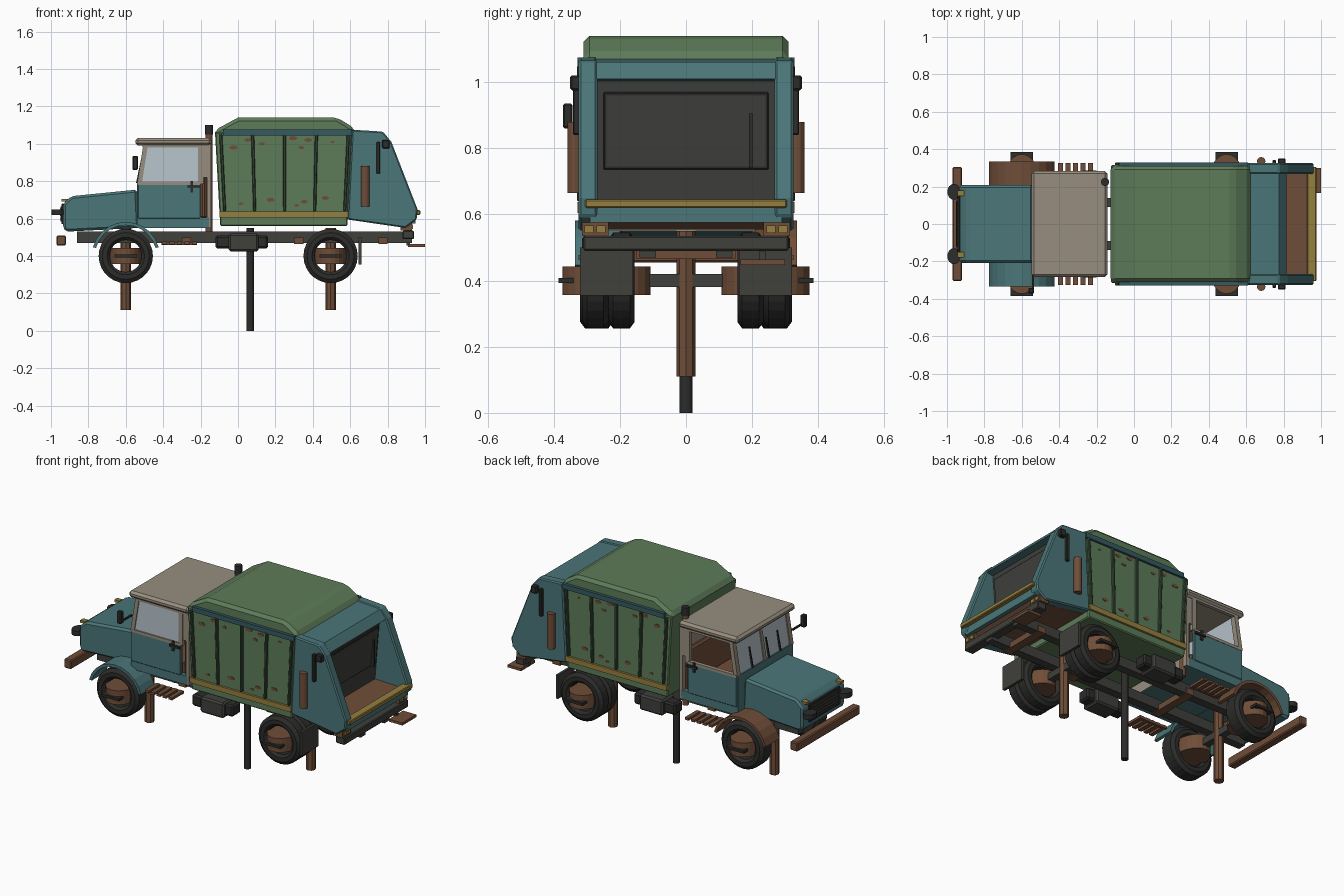
import bpy, bmesh, math
from mathutils import Matrix, Vector

if "Cube" in bpy.data.objects:
    bpy.data.objects.remove(bpy.data.objects["Cube"], do_unlink=True)


def material(name, *rgb):
    mat = bpy.data.materials.new(name)
    mat.use_nodes = True
    mat.diffuse_color = (*rgb, 1)
    mat.node_tree.nodes["Principled BSDF"].inputs["Base Color"].default_value = (*rgb, 1)
    return mat


teal = material("teal_paint", .07, .18, .19)
dark_teal = material("dark_teal_trim", .035, .1, .115)
green = material("green_container", .11, .2, .1)
dark_green = material("dark_green_rib", .045, .08, .045)
beige = material("beige_cab_top", .31, .27, .21)
brown = material("rusty_brown", .16, .075, .04)
grey = material("dark_grey_metal", .05, .05, .045)
black = material("black_rubber", .025, .025, .024)
yellow = material("yellow_stripe", .3, .21, .05)
glass = material("pale_glass", .48, .56, .61)


def finish(name, mat, bm, mirror, bevel):
    """Turn a bmesh in world coordinates into an object, optionally mirrored over y."""
    bmesh.ops.recalc_face_normals(bm, faces=bm.faces)
    mesh = bpy.data.meshes.new(name)
    bm.to_mesh(mesh)
    bm.free()
    mesh.materials.append(mat)
    obj = bpy.data.objects.new(name, mesh)
    bpy.context.scene.collection.objects.link(obj)
    if bevel:
        modifier = obj.modifiers.new("bevel", "BEVEL")
        modifier.width, modifier.segments = bevel, 1
    if mirror:
        modifier = obj.modifiers.new("mirror", "MIRROR")
        modifier.use_axis = (False, True, False)
        modifier.use_mirror_merge = False
    return obj


def prism(name, mat, profile, y_range, mirror=False, bevel=0):
    """Extrude an x-z outline along y."""
    bm = bmesh.new()
    start, end = y_range
    face = bm.faces.new([bm.verts.new((x, start, z)) for x, z in profile])
    grown = bmesh.ops.extrude_face_region(bm, geom=[face], use_keep_orig=True)["geom"]
    verts = [v for v in grown if isinstance(v, bmesh.types.BMVert)]
    bmesh.ops.translate(bm, verts=verts, vec=(0, end - start, 0))
    return finish(name, mat, bm, mirror, bevel)


def box(name, mat, xs, ys, zs, mirror=False, bevel=0):
    (left, right), (low, high) = xs, zs
    outline = [(left, low), (right, low), (right, high), (left, high)]
    return prism(name, mat, outline, ys, mirror, bevel)


def wide(name, mat, xs, half_width, zs, bevel=0):
    """A box centred on the long axis of the vehicle."""
    return box(name, mat, xs, (-half_width, half_width), zs, False, bevel)


def post(name, mat, x, y, radius, zs, mirror=False, sides=12, stretch=1):
    """A vertical cylinder, optionally elliptical."""
    bm = bmesh.new()
    low, high = zs
    place = Matrix.Translation((x, y, (low + high) / 2)) @ Matrix.Diagonal((1, stretch, 1, 1))
    bmesh.ops.create_cone(bm, cap_ends=True, segments=sides, radius1=radius,
                          radius2=radius, depth=high - low, matrix=place)
    return finish(name, mat, bm, mirror, 0)


def tyre(name, x, inner, outer):
    """Spin a chamfered cross-section round the axle."""
    bm = bmesh.new()
    rim, shoulder, tread, c = .085, .125, .145, .015
    section = [(rim, inner + c), (rim + c, inner), (shoulder, inner), (tread, inner + c),
               (tread, outer - c), (shoulder, outer), (rim + c, outer), (rim, outer - c)]
    verts = [bm.verts.new((x, y, axle_z + r)) for r, y in section]
    edges = [bm.edges.new((a, b)) for a, b in zip(verts, verts[1:] + verts[:1])]
    bmesh.ops.spin(bm, geom=verts + edges, cent=(x, 0, axle_z), axis=(0, 1, 0),
                   angle=math.tau, steps=28, use_merge=True)
    bmesh.ops.remove_doubles(bm, verts=bm.verts, dist=.0005)
    return finish(name, black, bm, True, 0)


# Chassis and supports
axle_z, front_x, rear_x = .4, -.6, .495
box("chassis_rails", grey, (-.86, .93), (.09, .14), (.47, .53), True)
for x in (-.7, -.3, .3, .75):
    wide("cross_member", brown, (x, x + .05), .15, (.465, .5))
wide("rear_beam", grey, (.88, .94), .31, (.49, .535), .005)
wide("front_bumper", brown, (-.97, -.92), .305, (.455, .51), .006)
post("centre_pole", black, .065, 0, .02, (0, .55))
for x in (front_x, rear_x):
    post("support_post", brown, x, 0, .028, (.11, .55), sides=8)

# Wheels
tyre("front_tyres", front_x, .22, .32)
tyre("rear_inner_tyres", rear_x, .155, .235)
tyre("rear_outer_tyres", rear_x, .235, .315)
for x in (front_x, rear_x):
    post("wheel_hubs", brown, x, .24, .092, (.357, .443), True, 24, 1.45)
    box("axle_bars", black, (x - .06, x + .06), (.34, .385), (.393, .408), True)
    wide("axle", grey, (x - .02, x + .02), .15, (.38, .42))
box("mud_flaps", grey, (.645, .66), (.16, .32), (.355, .5), True)

# Front fenders, one rusted
angles = [math.radians(a) for a in range(15, 166, 15)]
arc = [(front_x + r * math.cos(a), axle_z + r * math.sin(a))
       for r, order in ((.182, angles), (.165, angles[::-1])) for a in order]
prism("right_fender", teal, arc, (-.335, -.2))
prism("left_fender", brown, arc, (.2, .335))

# Side tanks and slatted steps
box("side_tanks", grey, (-.05, .11), (.18, .3), (.425, .52), True, .01)
box("tank_caps", black, (-.12, .16), (.2, .28), (.44, .51), True, .01)
box("step_rails", brown, (-.41, -.22), (.21, .225), (.46, .475), True)
for i in range(5):
    x = -.405 + i * .04
    box("step_slats", brown, (x, x + .025), (.21, .325), (.462, .477), True)

# Hood, grille and lamps
hood = [(-.92, .53), (-.935, .55), (-.935, .68), (-.89, .72), (-.54, .755), (-.53, .55)]
prism("hood", teal, hood, (-.208, .208), bevel=.014)
wide("grille_frame", black, (-.945, -.93), .15, (.57, .68), .004)
wide("grille_panel", grey, (-.95, -.94), .125, (.585, .665))
for i in range(4):
    z = .595 + i * .018
    wide("grille_bar", black, (-.953, -.945), .12, (z, z + .006))
post("headlamps", black, -.962, .172, .036, (.618, .648), True, 16, 1.2)
box("indicator_lamps", yellow, (-.945, -.91), (.15, .18), (.69, .705), True)

# Cab lower body
wide("cab_floor", teal, (-.54, -.15), .265, (.55, .58))
wide("cab_firewall", teal, (-.54, -.52), .268, (.55, .79))
box("doors", teal, (-.535, -.2), (.25, .272), (.6, .785), True, .004)
box("door_sills", teal, (-.54, -.155), (.24, .268), (.55, .605), True)
box("door_handles", black, (-.27, -.2), (.27, .285), (.765, .778), True)
box("door_latches", black, (-.255, -.24), (.27, .28), (.74, .8), True)
wide("cab_back_wall", beige, (-.165, -.145), .268, (.55, 1))
wide("seat_base", brown, (-.36, -.2), .24, (.58, .66), .01)
wide("seat_back", brown, (-.2, -.168), .24, (.6, .86), .01)
wide("dashboard", brown, (-.52, -.46), .24, (.7, .78))

# Cab windows and roof
slant = [(-.54, .785), (-.505, 1), (-.48, 1), (-.515, .785)]
prism("front_pillars", beige, slant, (.24, .272), True)
prism("windscreen_post", beige, slant, (-.012, .012))
prism("windscreen_panes", glass, [(-.533, .79), (-.502, .99), (-.494, .99), (-.525, .79)],
      (.01, .242), True)
box("rear_pillars", beige, (-.215, -.185), (.25, .272), (.785, 1), True)
box("pillar_bridge", beige, (-.19, -.15), (.25, .268), (.82, 1), True)
box("window_sills", beige, (-.535, -.2), (.25, .274), (.78, .797), True)
box("window_headers", beige, (-.51, -.15), (.25, .272), (.98, 1), True)
prism("right_window", glass, [(-.52, .79), (-.21, .79), (-.21, .99), (-.49, .99)], (-.266, -.258))
wide("cab_roof", beige, (-.548, -.142), .283, (.99, 1.032), .014)
for y in (-.15, -.04, .12):
    prism("wiper", black, [(-.545, .79), (-.52, .91), (-.51, .91), (-.535, .79)], (y, y + .008))
box("mirror", black, (-.565, -.535), (-.372, -.343), (.86, .935), bevel=.005)
box("mirror_arm", black, (-.545, -.535), (-.35, -.26), (.87, .88))

# Exhaust stack
post("exhaust_stack", brown, -.155, .225, .018, (.5, 1.06))
post("exhaust_tip", black, -.155, .225, .022, (1.05, 1.1))

# Container
low_z, high_z = .56, 1.06


def wall_x(t, z):
    """Position along the container, whose end edges lean slightly."""
    up = (z - low_z) / (high_z - low_z)
    return (-.095 + t * .68) * (1 - up) + (-.123 + t * .733) * up


def wall_strip(t0, t1, z0, z1):
    return [(wall_x(t0, z0), z0), (wall_x(t1, z0), z0), (wall_x(t1, z1), z1), (wall_x(t0, z1), z1)]


prism("container", green, wall_strip(0, 1, low_z, high_z), (-.315, .315), bevel=.006)
for i in range(5):
    t = .03 + i * .233
    prism("side_ribs", dark_green, wall_strip(t, t + .022, .64, 1.05), (.31, .33), True, .004)
prism("side_stripes", yellow, wall_strip(0, 1, .605, .637), (.31, .328), True)
box("top_rails", dark_teal, (-.08, .61), (.305, .328), (1.045, 1.075), True)
roof = [(-.13, 1.04), (-.12, 1.075), (0, 1.14), (.53, 1.14), (.62, 1.085), (.63, 1.05)]
prism("container_roof", green, roof, (-.31, .31), bevel=.02)

# Rust patches as thin plates
for t, z in ((.13, .98), (.24, 1.02), (.34, 1), (.17, .68), (.4, .7), (.57, 1.03),
             (.63, .98), (.66, .69), (.6, .67), (.82, .71), (.86, 1.01), (.68, 1.02)):
    radius = .012 + .012 * ((t * 7) % 1)
    blob = [(wall_x(t, z) + radius * math.cos(k), z + radius * math.sin(k) / 2)
            for k in (math.tau * i / 7 for i in range(7))]
    prism("rust_patches", brown, blob, (.312, .318), True)

# Rear hopper
cheek = [(.585, .595), (.61, 1.075), (.775, 1.065), (.82, 1.01), (.96, .65), (.955, .595), (.895, .55)]
prism("hopper_cheeks", teal, cheek, (.268, .325), True, .007)
prism("hopper_hood", teal, [(.61, 1.07), (.775, 1.06), (.815, 1.01), (.76, 1), (.61, 1)], (-.27, .27))
prism("hopper_back_wall", grey, [(.7, .6), (.74, .6), (.775, 1.01), (.735, 1.01)], (-.27, .27))
prism("packer_panel", black, [(.75, .735), (.764, .735), (.784, .97), (.77, .97)], (-.25, .25), bevel=.004)
prism("packer_plate", grey, [(.757, .745), (.768, .745), (.787, .96), (.774, .96)], (-.24, .24))
box("panel_rod", black, (.765, .79), (.19, .202), (.74, .905))
prism("hopper_floor", brown, [(.59, .595), (.895, .555), (.94, .59), (.93, .62), (.6, .63)], (-.27, .27))
wide("hopper_sill", teal, (.925, .95), .29, (.575, .625))
wide("hopper_lip", yellow, (.925, .975), .305, (.62, .645), .004)
post("side_cylinders", brown, .68, .335, .023, (.665, .88), True)
box("grab_bars", black, (.74, .76), (.32, .342), (.84, 1.01), True, .004)
box("side_lamps", black, (.77, .81), (.32, .35), (.975, 1.02), True, .005)

# Tail lamps and rear step
box("tail_lamp_housings", brown, (.87, .93), (.235, .315), (.535, .575), True)
for y in (.243, .28):
    box("tail_lamps", yellow, (.925, .935), (y, y + .027), (.544, .567), True)
box("rear_step", brown, (.91, 1), (.165, .3), (.447, .463))
box("rear_step_bracket", grey, (.9, .92), (.22, .24), (.455, .5))
